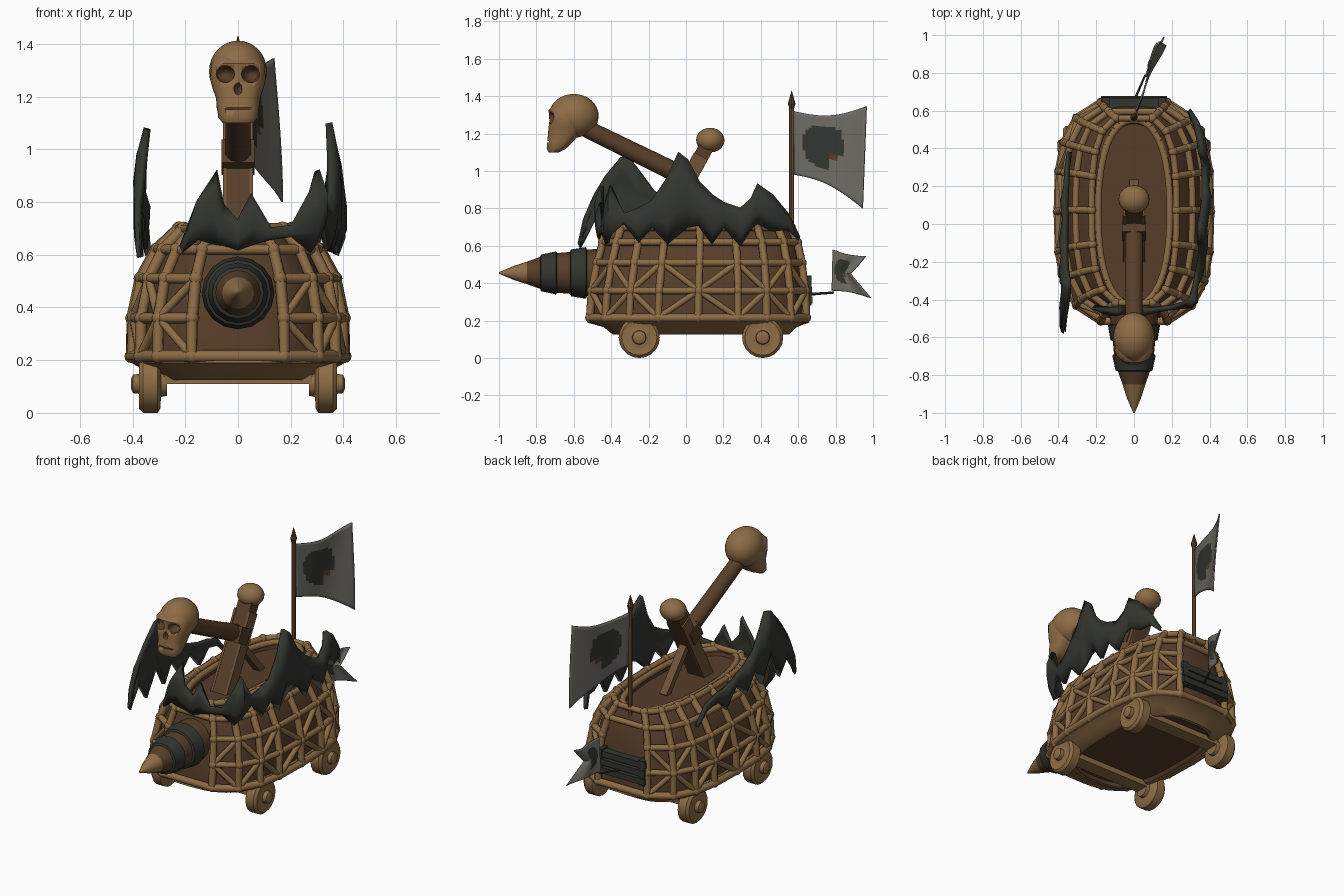
import bpy, bmesh, math
from math import sin, cos, pi, radians
from mathutils import Vector, Matrix

cube = bpy.data.objects.get("Cube")
if cube:
    bpy.data.objects.remove(cube)


def material(name, rgb):
    m = bpy.data.materials.new(name)
    m.use_nodes = True
    m.diffuse_color = (*rgb, 1)
    m.node_tree.nodes["Principled BSDF"].inputs["Base Color"].default_value = (*rgb, 1)
    return m


BONE = material("bone", (.27, .152, .06))
WOOD = material("dark wood", (.095, .048, .022))
LIGHT_WOOD = material("light wood", (.16, .085, .037))
IRON = material("dark iron", (.033, .036, .028))
CLOTH = material("grey cloth", (.16, .15, .127))


def finish(name, bm, mats, angle=40):
    bmesh.ops.recalc_face_normals(bm, faces=bm.faces)
    me = bpy.data.meshes.new(name)
    bm.to_mesh(me)
    bm.free()
    for m in mats:
        me.materials.append(m)
    me.polygons.foreach_set("use_smooth", [True] * len(me.polygons))
    me.set_sharp_from_angle(angle=radians(angle))
    ob = bpy.data.objects.new(name, me)
    bpy.context.collection.objects.link(ob)
    return ob


def skin(bm, rings, mats=None):
    """Bridge closed rings of points and cap both ends."""
    rows = [[bm.verts.new(p) for p in r] for r in rings]
    n = len(rows[0])
    mats = mats or [0] * len(rows)
    for k, (a, b) in enumerate(zip(rows, rows[1:])):
        for i in range(n):
            j = (i + 1) % n
            bm.faces.new((a[i], a[j], b[j], b[i])).material_index = mats[k]
    bm.faces.new(rows[0]).material_index = mats[0]
    bm.faces.new(rows[-1]).material_index = mats[-1]


def beam(bm, p, q, r, r2=None, sides=6, mat=0):
    p, q = Vector(p), Vector(q)
    d = q - p
    m = Matrix.Translation((p + q) / 2) @ d.to_track_quat('Z', 'Y').to_matrix().to_4x4()
    res = bmesh.ops.create_cone(bm, cap_ends=True, segments=sides, radius1=r,
                                radius2=r if r2 is None else r2, depth=d.length, matrix=m)
    for v in res["verts"]:
        for f in v.link_faces:
            f.material_index = mat


def box(bm, center, size, tilt=0):
    m = Matrix.Translation(center) @ Matrix.Rotation(tilt, 4, 'X') @ Matrix.Diagonal((*size, 1))
    bmesh.ops.create_cube(bm, size=1, matrix=m)


def plank(bm, p, q, width, thick):
    d = Vector(q) - Vector(p)
    box(bm, (Vector(p) + Vector(q)) / 2, (width, thick, d.length), math.atan2(-d.y, d.z))


def ball(bm, center, radii, segs=20):
    m = Matrix.Translation(center) @ Matrix.Diagonal((*radii, 1))
    bmesh.ops.create_uvsphere(bm, u_segments=segs, v_segments=segs // 2 + 2, radius=1, matrix=m)


def oval(z, a, front, back, power=3.0, angles=range(0, 360, 8)):
    pts = []
    for t in angles:
        c, s = cos(radians(t)), sin(radians(t))
        r = (abs(c) ** power + abs(s) ** power) ** (-1 / power)
        pts.append((a * r * c, (front + back) / 2 + (back - front) / 2 * r * s, z))
    return pts


# Hull: height, half width, front, back; the planking sits inside the lattice
HULL = [(.215, .405, -.53, .66), (.36, .402, -.52, .655), (.51, .37, -.49, .635),
        (.62, .31, -.46, .61), (.70, .225, -.43, .575)]
inset = .04
bm = bmesh.new()
rings = [oval(z, a - inset, f + inset * .6, b - inset * .6) for z, a, f, b in HULL]
rings += [oval(.69, .185, -.42, .54, 2.3), oval(.655, .18, -.41, .53, 2.3)]
skin(bm, rings)
finish("hull_and_deck", bm, [WOOD])

# Chassis sill with a recessed floor
bm = bmesh.new()
skin(bm, [oval(.225, .40, -.52, .65), oval(.19, .405, -.53, .66), oval(.165, .36, -.44, .59),
          oval(.125, .31, -.39, .55), oval(.125, .285, -.37, .53), oval(.145, .27, -.36, .52)],
     [0, 0, 0, 0, 1, 1])
for y in (-.25, .41):
    box(bm, (0, y, .15), (.56, .09, .08))
finish("chassis", bm, [BONE, WOOD])

# Bone lattice with open panels at front and back
quarter = [20, 34, 48, 66]
half = [0] + quarter + [180 - a for a in reversed(quarter)]
angles = half + [a + 180 for a in half]
net = [oval(*ring, angles=angles) for ring in HULL]
panels = (4, 13)
bm = bmesh.new()
for k, row in enumerate(net):
    for i in range(len(row)):
        j = (i + 1) % len(row)
        if k in (0, 3, 4) or i not in panels:
            beam(bm, row[i], row[j], .024 if k == 0 else .02)
        if k + 1 < len(net):
            up = net[k + 1]
            beam(bm, row[i], up[i], .022)
            if k < 2 and i not in panels:
                if (i + k) % 2:
                    beam(bm, row[i], up[j], .017)
                else:
                    beam(bm, row[j], up[i], .017)
        ball(bm, row[i], (.026, .026, .026), 8)
finish("bone_lattice", bm, [BONE], 65)

# Oval deck rim
bm = bmesh.new()
rim = oval(.69, .19, -.43, .55, 2.3)
for i, p in enumerate(rim):
    beam(bm, p, rim[(i + 1) % len(rim)], .02)
finish("deck_rim", bm, [BONE], 65)

# Wheels
for side, label in ((1, "left"), (-1, "right")):
    for y, place in ((-.25, "front"), (.41, "rear")):
        bm = bmesh.new()
        prof = [(.27, .045), (.292, .05), (.295, .095), (.305, .11), (.36, .11), (.375, .095),
                (.368, .06), (.374, .038), (.398, .035), (.405, .02)]
        skin(bm, [[(side * x, y + r * cos(a * pi / 10), .11 + r * sin(a * pi / 10))
                   for a in range(20)] for x, r in prof])
        finish(f"{place}_{label}_wheel", bm, [BONE])

# Ram with iron bands and a bone point
bm = bmesh.new()
prof = [(-.40, .135, 0), (-.53, .124, 1), (-.535, .138, 1), (-.615, .125, 1), (-.62, .112, 0),
        (-.69, .106, 1), (-.695, .115, 1), (-.775, .098, 1), (-.78, .085, 0), (-.85, .06, 2),
        (-.92, .038, 2), (-1, .004, 2)]
skin(bm, [[(r * cos(a * pi / 8), y, .455 + r * sin(a * pi / 8)) for a in range(16)]
          for y, r, m in prof], [m for y, r, m in prof])
finish("ram", bm, [WOOD, IRON, BONE])

# Rear bumper bars
bm = bmesh.new()
for z in (.31, .36, .41):
    box(bm, (0, .65 - (z - .31) * .1, z), (.35, .055, .038))
for x in (-.15, .15):
    box(bm, (x, .64, .36), (.04, .06, .16))
finish("rear_bumper", bm, [IRON])

# Catapult mast, stay, arm
bm = bmesh.new()
plank(bm, (0, -.17, .62), (0, .11, 1.13), .095, .08)
box(bm, (0, -.02, .97), (.125, .1, .1), radians(-28))
beam(bm, (0, -.53, 1.225), (0, .0, .965), .047, .052, 10)
finish("catapult_frame", bm, [WOOD])
bm = bmesh.new()
for x in (-.05, .05):
    plank(bm, (x, -.17, .62), (x, .08, 1.08), .014, .083)
plank(bm, (0, -.02, .93), (0, .22, .65), .05, .04)
finish("mast_edging_and_stay", bm, [LIGHT_WOOD])
bm = bmesh.new()
ball(bm, (0, .13, 1.165), (.082, .076, .066))
finish("mast_knob", bm, [BONE])

# Skull with carved sockets, nose and mouth
bm = bmesh.new()
for x in (-.05, .05):
    ball(bm, (x, -.74, 1.285), (.038, .07, .033), 16)
ball(bm, (0, -.75, 1.23), (.017, .04, .025), 12)
box(bm, (0, -.755, 1.155), (.10, .05, .008))
for f in bm.faces:
    f.material_index = 1
cutter = finish("skull_cutter", bm, [BONE, WOOD])
cutter.hide_render = True


def carve(ob):
    mod = ob.modifiers.new("carve", 'BOOLEAN')
    mod.object, mod.solver = cutter, 'EXACT'
    dg = bpy.context.evaluated_depsgraph_get()
    me = bpy.data.meshes.new_from_object(ob.evaluated_get(dg))
    ob.modifiers.clear()
    ob.data = me


bm = bmesh.new()
ball(bm, (0, -.6, 1.295), (.11, .133, .117), 28)
carve(finish("skull_cranium", bm, [BONE, WOOD]))
bm = bmesh.new()
skin(bm, [oval(z, a, f, b, 2.6) for z, a, f, b in (
    (1.10, .058, -.735, -.68), (1.12, .075, -.745, -.64), (1.16, .08, -.742, -.6),
    (1.195, .084, -.738, -.57), (1.235, .098, -.735, -.55), (1.27, .106, -.73, -.55),
    (1.325, .1, -.735, -.56), (1.355, .07, -.705, -.58))])
carve(finish("skull_face", bm, [BONE, WOOD], 50))
bpy.data.objects.remove(cutter)


# Bat wings: columns of x, y, bottom, top
def wing(name, cols):
    bm = bmesh.new()
    rows = []
    for x, y, low, top in cols:
        out = Vector((x, y * .3, 0)).normalized() * min(.035, (top - low) * .15)
        rows.append([bm.verts.new(Vector((x, y, low + (top - low) * t)) + out * sin(pi * t))
                     for t in (0, .33, .67, 1)])
    for a, b in zip(rows, rows[1:]):
        for k in range(3):
            bm.faces.new((a[k], b[k], b[k + 1], a[k + 1]))
    mod = finish(name, bm, [IRON]).modifiers.new("thickness", 'SOLIDIFY')
    mod.thickness, mod.offset = .026, 0


wing("left_and_front_wing", [
    (-.21, -.44, .61, .63), (-.15, -.45, .66, .80), (-.08, -.45, .64, .92), (-.06, -.45, .64, .79),
    (.0, -.45, .62, .73), (.05, -.45, .64, .83), (.12, -.45, .66, .70), (.2, -.44, .67, .71),
    (.27, -.42, .61, .84), (.30, -.40, .66, .92), (.32, -.33, .72, .77), (.335, -.25, .62, .80),
    (.35, -.18, .70, .84), (.35, -.1, .61, .96), (.345, -.04, .66, 1.1), (.35, .01, .7, 1.06),
    (.36, .07, .71, .94), (.37, .14, .61, .87), (.37, .2, .7, .83), (.37, .29, .6, .80),
    (.36, .35, .7, .85), (.35, .38, .72, .93), (.34, .46, .68, .87), (.32, .54, .69, .77),
    (.29, .6, .63, .645)])
wing("right_wing", [
    (-.34, .38, .60, .62), (-.35, .3, .68, .72), (-.355, .2, .70, .75), (-.36, .12, .62, .76),
    (-.36, .02, .73, .79), (-.36, -.08, .64, .83), (-.36, -.17, .76, .89), (-.355, -.25, .64, 1.0),
    (-.345, -.31, .74, 1.08), (-.345, -.35, .78, 1.07), (-.355, -.43, .62, .97),
    (-.365, -.49, .73, .87), (-.37, -.54, .64, .74), (-.37, -.567, .59, .61)])


# Flags: four corners, with emblem faces picked by an ellipse
def flag(name, tl, tr, bl, br, notch, sag):
    bm = bmesh.new()
    n = 24
    tl, tr, bl, br = map(Vector, (tl, tr, bl, br))
    grid = []
    for i in range(n + 1):
        u = i / n
        line = []
        for k in range(n + 1):
            v = k / n
            w = u * (1 - notch * (1 - abs(2 * v - 1)))
            p = tl.lerp(tr, w).lerp(bl.lerp(br, w), v)
            p.z -= sag * sin(pi * u) * (1 - 2 * v)
            p.x += .018 * sin(6 * u + 2 * v) * u
            line.append(bm.verts.new(p))
        grid.append(line)
    for i in range(n):
        for k in range(n):
            f = bm.faces.new((grid[i][k], grid[i + 1][k], grid[i + 1][k + 1], grid[i][k + 1]))
            u, v = (i + .5) / n - .42, (k + .5) / n - .47
            if abs(u / .28) ** 3 + abs(v / .31) ** 3 < 1 and not (u > .1 and v > .08):
                f.material_index = 1
            elif .1 < u < .2 and .08 < v < .17:
                f.material_index = 2
    mod = finish(name, bm, [CLOTH, IRON, WOOD]).modifiers.new("thickness", 'SOLIDIFY')
    mod.thickness, mod.offset = .008, 0


flag("main_flag", (0, .575, 1.32), (.14, .965, 1.345), (.01, .58, .98), (.15, .945, .80), 0, .035)
flag("tail_flag", (.07, .785, .58), (.13, .96, .545), (.06, .78, .36), (.14, .99, .32), .5, .01)

bm = bmesh.new()
beam(bm, (0, .565, .6), (0, .565, 1.34), .013, sides=8)
beam(bm, (0, .565, 1.33), (0, .565, 1.36), .012, .02, 8, 1)
beam(bm, (0, .565, 1.36), (0, .565, 1.43), .02, .001, 8, 1)
beam(bm, (0, .65, .34), (.06, .79, .35), .008, .006, 6, 2)
finish("flag_poles", bm, [LIGHT_WOOD, WOOD, IRON])
